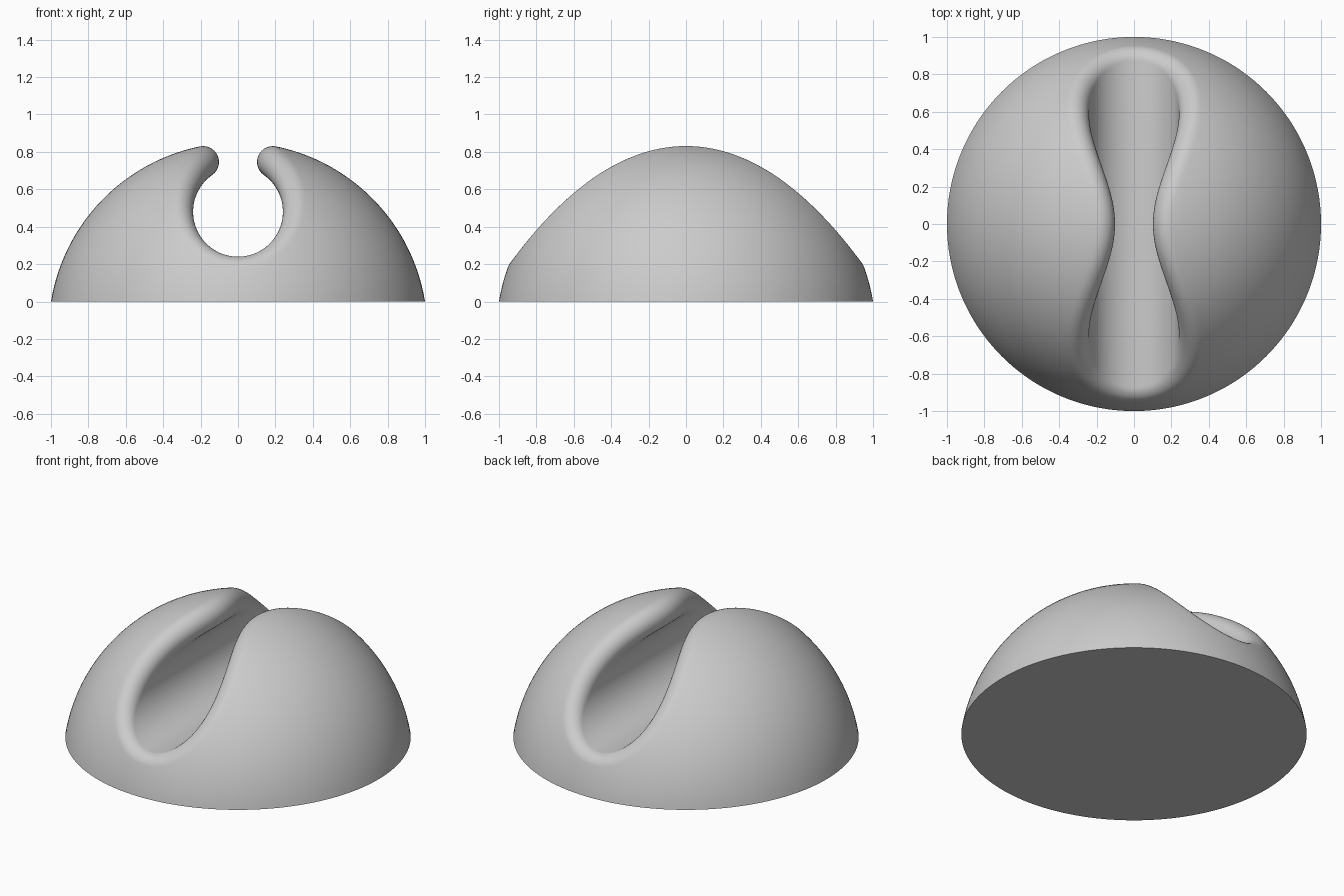
import bpy, bmesh, math
from mathutils import Vector

if "Cube" in bpy.data.objects:
    bpy.data.objects.remove(bpy.data.objects["Cube"], do_unlink=True)

HEIGHT = 0.85                                # dome height before the channel is cut
DOME_R = (1 + HEIGHT ** 2) / (2 * HEIGHT)    # base radius is 1
DOME_C = Vector((0, 0, HEIGHT - DOME_R))
TUBE_R, TUBE_Z = 0.24, 0.48                  # cable channel along y
LIP = 0.085                                  # rounding radius of the channel rim
N, ARC, ROWS = 400, 14, 28

grey = bpy.data.materials.new("soft_grey")
grey.use_nodes = True
colour = (0.6, 0.6, 0.6, 1)
grey.diffuse_color = colour
grey.node_tree.nodes["Principled BSDF"].inputs["Base Color"].default_value = colour

# The rim's centre line lies on the inset dome and the widened channel
inset, wide, drop = DOME_R - LIP, TUBE_R + LIP, TUBE_Z - DOME_C.z
theta_max = math.acos((wide ** 2 + drop ** 2 - inset ** 2) / (2 * wide * drop))


def strip(i):
    """Points from the channel wall, round the rim and down the dome to the base."""
    t = 2 * math.pi * i / N
    theta = theta_max * math.sin(t)
    radial = Vector((math.sin(theta), 0, -math.cos(theta)))
    centre = Vector((0, 0, TUBE_Z)) + radial * wide
    y2 = inset ** 2 - (centre - DOME_C).length_squared
    centre.y = math.copysign(math.sqrt(max(y2, 0)), math.cos(t))
    inner, outer = -radial, (centre - DOME_C).normalized()
    points = [centre + LIP * inner.slerp(outer, k / ARC) for k in range(ARC + 1)]
    # dome meridian
    azimuth = math.atan2(outer.y, outer.x)
    start, end = math.acos(outer.z), math.acos(-DOME_C.z / DOME_R)
    for k in range(1, ROWS + 1):
        p = start + (end - start) * k / ROWS
        points.append(DOME_C + DOME_R * Vector((math.sin(p) * math.cos(azimuth),
                                               math.sin(p) * math.sin(azimuth), math.cos(p))))
    return points


bm = bmesh.new()
grid = [[bm.verts.new(p) for p in strip(i)] for i in range(N)]

# Rim and dome
for i in range(N):
    a, b = grid[i], grid[(i + 1) % N]
    for k in range(ARC + ROWS):
        bm.faces.new((a[k], a[k + 1], b[k + 1], b[k]))

# Channel wall, joining the front and back rims
for i in range(-N // 4, N // 4):
    ring = [grid[j % N][0] for j in (i, i + 1, N // 2 - i - 1, N // 2 - i)]
    bm.faces.new(list(dict.fromkeys(ring)))

# Flat base
bm.faces.new([column[-1] for column in grid])
bmesh.ops.recalc_face_normals(bm, faces=bm.faces)

mesh = bpy.data.meshes.new("cable_holder_dome")
bm.to_mesh(mesh)
bm.free()
mesh.materials.append(grey)
dome = bpy.data.objects.new("cable_holder_dome", mesh)
bpy.context.collection.objects.link(dome)
bpy.context.view_layer.objects.active = dome
dome.select_set(True)
bpy.ops.object.shade_smooth_by_angle(angle=math.radians(35))
